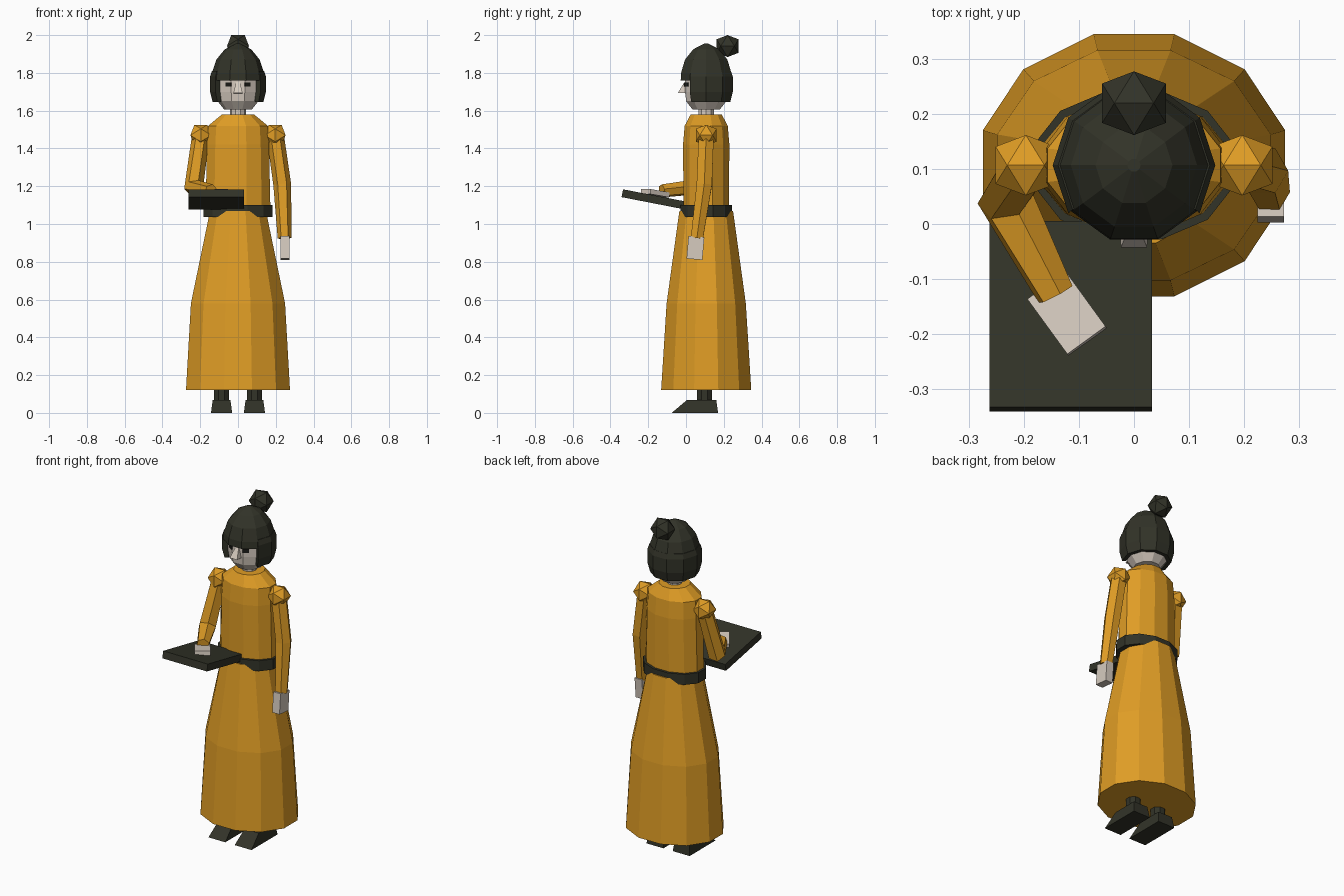
import bpy, bmesh, math
from mathutils import Vector, Matrix, Euler

if "Cube" in bpy.data.objects:
    bpy.data.objects.remove(bpy.data.objects["Cube"])

CY = 0.107  # depth of the body axis


def material(name, r, g, b):
    lin = [((c / 255 + 0.055) / 1.055) ** 2.4 for c in (r, g, b)]
    m = bpy.data.materials.new(name)
    m.diffuse_color = (*lin, 1)
    m.use_nodes = True
    m.node_tree.nodes["Principled BSDF"].inputs["Base Color"].default_value = m.diffuse_color
    return m


CLOTH = material("ochre cloth", 224, 157, 37)
DARK = material("charcoal", 50, 51, 40)
SKIN = material("pale skin", 214, 203, 191)
BLACK = material("eye black", 28, 28, 24)


def finish(name, bm, mat):
    bmesh.ops.recalc_face_normals(bm, faces=bm.faces)
    me = bpy.data.meshes.new(name)
    bm.to_mesh(me)
    bm.free()
    me.materials.append(mat)
    ob = bpy.data.objects.new(name, me)
    bpy.context.collection.objects.link(ob)
    return ob


def bridge(name, rings, mat):
    """Closed skin over a list of equal point rings."""
    bm = bmesh.new()
    loops = [[bm.verts.new(p) for p in ring] for ring in rings]
    n = len(loops[0])
    for a, b in zip(loops, loops[1:]):
        for i in range(n):
            j = (i + 1) % n
            bm.faces.new((a[i], a[j], b[j], b[i]))
    bm.faces.new(loops[0])
    bm.faces.new(loops[-1])
    return finish(name, bm, mat)


def lathe(name, levels, n, mat, phase=0.0, x=0.0, y=CY):
    """Stack of elliptical n-gons given as (z, rx, ry)."""
    ang = [math.radians(phase) + math.tau * i / n for i in range(n)]
    return bridge(name, [[(x + rx * math.cos(a), y + ry * math.sin(a), z) for a in ang]
                         for z, rx, ry in levels], mat)


def box(name, center, size, mat, rot=(0, 0, 0)):
    bm = bmesh.new()
    bmesh.ops.create_cube(bm, size=1)
    e = Euler([math.radians(a) for a in rot]).to_matrix().to_4x4()
    bm.transform(Matrix.Translation(center) @ e @ Matrix.Diagonal((*size, 1)))
    return finish(name, bm, mat)


def hull(name, points, mat):
    bm = bmesh.new()
    for p in points:
        bm.verts.new(p)
    bmesh.ops.convex_hull(bm, input=bm.verts)
    return finish(name, bm, mat)


def ball(name, center, radius, mat):
    """Icosahedron whose half extent along each axis is radius."""
    k = radius / 1.618
    pts = []
    for a in (-radius, radius):
        for b in (-k, k):
            pts += [(a, b, 0), (0, a, b), (b, 0, a)]
    return hull(name, [Vector(p) + Vector(center) for p in pts], mat)


def sleeve(name, shoulder, elbow, wrist, radii):
    """Bent six-sided arm."""
    p = [Vector(v) for v in (shoulder, elbow, wrist)]
    d1, d2 = p[1] - p[0], p[2] - p[1]
    q1 = Vector((0, 0, -1)).rotation_difference(d1)
    q2 = d1.rotation_difference(d2) @ q1
    rings = []
    for c, q, r in zip(p, (q1, q1.slerp(q2, 0.5), q2), radii):
        rings.append([c + q @ Vector((r * math.cos(math.tau * i / 6),
                                      r * math.sin(math.tau * i / 6), 0)) for i in range(6)])
    return bridge(name, rings, CLOTH)


# Dress
lathe("skirt", [(0.12, .285, .247), (0.58, .258, .217), (1.07, .153, .147)], 12, CLOTH, 15)
lathe("bodice", [(1.06, .178, .124), (1.42, .170, .127), (1.52, .163, .118), (1.58, .088, .085)],
      12, CLOTH, 15)
lathe("belt", [(1.037, .190, .140), (1.10, .190, .140)], 12, DARK, 15)

# Neck, head and nose
lathe("neck", [(1.55, .042, .042), (1.64, .042, .042)], 10, SKIN)
lathe("head", [(1.605, .072, .075), (1.65, .108, .112), (1.70, .117, .117), (1.80, .117, .117)],
      10, SKIN)
hull("nose", [(-.025, 0, 1.692), (.025, 0, 1.692), (-.024, -.043, 1.694), (.024, -.043, 1.694),
              (-.010, -.008, 1.752), (.010, -.008, 1.752)], SKIN)

# Hair cap, side and back hair, bun
lathe("hair_cap", [(1.76, .142, .142), (1.80, .138, .140), (1.87, .115, .118),
                   (1.925, .070, .072), (1.955, .012, .012)], 10, DARK)
sections = []
for i in range(8):
    a = math.radians(-36 + 36 * i)
    sections.append([(r * math.cos(a), CY + r * math.sin(a), z) for r, z in
                     ((.112, 1.645), (.134, 1.645), (.148, 1.70), (.148, 1.78), (.138, 1.81),
                      (.112, 1.81))])
bridge("back_hair", sections, DARK)
ball("hair_bun", (0, .220, 1.942), .058, DARK)

# Paired parts: eyes, shoulders, legs, shoes
for s, side in ((-1, "right"), (1, "left")):
    box(side + "_eye", (s * .049, .003, 1.738), (.034, .009, .022), BLACK, (0, 0, s * 36))
    ball(side + "_shoulder", (s * .197, CY, 1.47), .055, CLOTH)
    lathe(side + "_leg", [(.06, .042, .042), (.16, .042, .042)], 8, DARK, 22.5, s * .087, .098)
    x = s * .087
    hull(side + "_shoe", [(x + t * w, y, z) for t in (-1, 1) for w, y, z in
                          ((.056, -.076, 0), (.056, .170, 0), (.047, .005, .068),
                           (.047, .160, .068))], DARK)

# Hanging left arm
sleeve("left_sleeve", (.197, CY, 1.47), (.234, .097, 1.21), (.247, .058, .925),
       (.046, .047, .037))
box("left_hand", (.249, .050, .873), (.048, .084, .12), SKIN, (-5, 0, 0))

# Bent right arm resting on the tray
sleeve("right_sleeve", (-.197, CY, 1.47), (-.234, .045, 1.195), (-.143, -.128, 1.175),
       (.046, .052, .036))
box("right_hand", (-.122, -.163, 1.163), (.086, .125, .026), SKIN, (-8, 0, 36))
box("tray", (-.115, -.168, 1.13), (.296, .345, .042), DARK, (-11, 0, 0))
